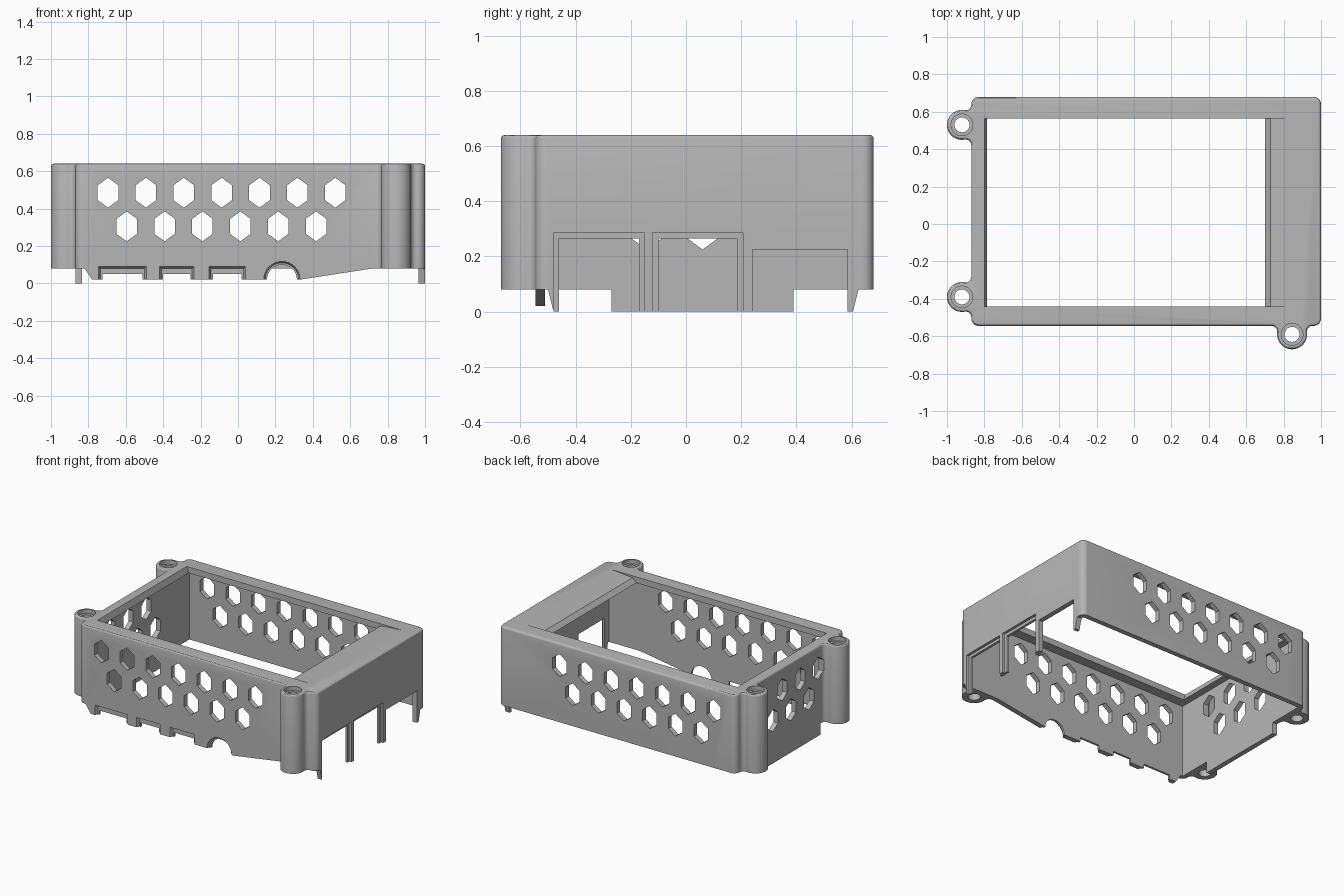
import bpy, bmesh
from math import radians, degrees, cos, sin, atan2, sqrt

cube = bpy.data.objects.get("Cube")
if cube:
    bpy.data.objects.remove(cube, do_unlink=True)

# Body limits
LEFT, RIGHT, FRONT, BACK, TOP = -0.87, 1.0, -0.545, 0.68, 0.64
SKIRT, WALL, CORNER = 0.08, 0.035, 0.04
BOSSES = [(-0.92, 0.53), (-0.92, -0.39), (0.845, -0.59)]

grey = bpy.data.materials.new("plain grey plastic")
grey.use_nodes = True
colour = (0.47, 0.47, 0.47, 1)
grey.diffuse_color = colour
grey.node_tree.nodes["Principled BSDF"].inputs["Base Color"].default_value = colour


def arc(cx, cy, r, a0, a1, n=8):
    angles = [radians(a0 + (a1 - a0) * i / n) for i in range(n + 1)]
    return [(cx + r * cos(a), cy + r * sin(a)) for a in angles]


def rect(a0, a1, b0, b1):
    return [(a0, b0), (a1, b0), (a1, b1), (a0, b1)]


def prism(name, axis, start, end, pts, end_pts=None, round_top=0):
    """Solid with one section at start and one at end along an axis."""
    place = {"x": lambda p, h: (h, p[0], p[1]),
             "y": lambda p, h: (p[0], h, p[1]),
             "z": lambda p, h: (p[0], p[1], h)}[axis]
    bm = bmesh.new()
    a = [bm.verts.new(place(p, start)) for p in pts]
    b = [bm.verts.new(place(p, end)) for p in (end_pts or pts)]
    bm.faces.new(a)
    cap = bm.faces.new(b)
    for i in range(len(a)):
        j = (i + 1) % len(a)
        bm.faces.new((a[i], a[j], b[j], b[i]))
    bmesh.ops.recalc_face_normals(bm, faces=bm.faces)
    if round_top:
        bmesh.ops.bevel(bm, geom=list(cap.edges), offset=round_top, segments=3,
                        profile=0.5, affect='EDGES')
    mesh = bpy.data.meshes.new(name)
    bm.to_mesh(mesh)
    bm.free()
    obj = bpy.data.objects.new(name, mesh)
    bpy.context.collection.objects.link(obj)
    return obj


def cut(*args):
    """Subtract a prism from the case, then discard the prism."""
    cutter = prism("cutter", *args)
    cutter.hide_render = True
    bpy.context.view_layer.objects.active = case
    mod = case.modifiers.new("cut", 'BOOLEAN')
    mod.operation, mod.solver, mod.object = 'DIFFERENCE', 'EXACT', cutter
    bpy.ops.object.modifier_apply(modifier=mod.name)
    bpy.data.objects.remove(cutter, do_unlink=True)


def boss_outline(wall, travel, depth, r=0.08, f=0.03):
    """Round screw boss blended into a wall by two concave fillets."""
    du = sqrt((r + f) ** 2 - (depth - f) ** 2)
    t = degrees(atan2(depth - f, du))
    local = arc(-du, f, f, -90, t, 6)
    local += arc(0, depth, r, 180 + t, -t, 24)[1:-1]
    local += arc(du, f, f, 180 - t, 270, 6)
    (wx, wy), (tx, ty) = wall, travel
    return [(wx + u * tx + v * ty, wy + u * ty - v * tx) for u, v in local]


# Outer shell: rounded outline with three bosses, softened top edge
c = CORNER
outline = arc(LEFT + c, FRONT + c, c, 180, 270)
outline += boss_outline((BOSSES[2][0], FRONT), (1, 0), FRONT - BOSSES[2][1])
outline += arc(RIGHT - c, FRONT + c, c, 270, 360)
outline += arc(RIGHT - c, BACK - c, c, 0, 90)
outline += arc(LEFT + c, BACK - c, c, 90, 180)
for bx, by in BOSSES[:2]:
    outline += boss_outline((LEFT, by), (0, -1), LEFT - bx)
case = prism("case_shell", "z", 0, TOP, outline, None, 0.014)

# Hollow interior
cut("z", -0.2, 0.597, rect(LEFT + WALL, RIGHT - WALL, FRONT + WALL, BACK - WALL))

# Screen opening with bevelled ends and a shallow slope on the wide side
cut("y", -0.44, 0.565, [(-0.785, 0.5), (0.70, 0.5), (0.70, 0.597), (0.73, 0.626),
                        (0.90, TOP), (0.90, 0.7), (-0.80, 0.7), (-0.80, TOP),
                        (-0.785, 0.597)])

# Lower edge: front skirt, left tongue, back edge, right leg tapers
cut("y", -0.8, -0.50, [(-1.2, -0.1), (1.2, -0.1), (1.2, SKIRT), (0.72, SKIRT),
                       (0.33, 0.02), (-0.78, 0.02), (-0.82, SKIRT), (-1.2, SKIRT)])
cut("z", -0.1, SKIRT, rect(-1.2, LEFT, -0.7, 0.8))
cut("z", -0.1, SKIRT, rect(-1.1, -0.7, -0.51, -0.27))
cut("z", -0.1, SKIRT, rect(-1.1, -0.7, 0.39, 0.8))
cut("x", -1.2, 1.2, [(0.8, -0.1), (0.8, SKIRT), (0.625, SKIRT), (0.605, 0), (0.605, -0.1)])
cut("x", 0.9, 1.2, [(-0.52, -0.1), (-0.48, -0.1), (-0.48, 0), (-0.5, SKIRT), (-0.52, SKIRT)])

# Right connector windows, the first two with a stepped surround
for y0, y1, top, step in [(-0.46, -0.17, 0.265, 0.02), (-0.10, 0.185, 0.265, 0.022),
                          (0.24, 0.585, 0.225, 0)]:
    cut("x", 0.9, 1.2, rect(y0, y1, -0.1, top))
    if step:
        cut("x", 0.982, 1.2, rect(y0 - step, y1 + step, -0.1, top + step))

# Front ports: tapered recess and a through notch
for x0, x1 in [(-0.745, -0.49), (-0.42, -0.235), (-0.155, 0.04)]:
    cut("y", FRONT - 0.02, FRONT + 0.02, rect(x0 - 0.01, x1 + 0.01, -0.1, 0.1),
        rect(x0 + 0.01, x1 - 0.01, -0.1, 0.08))
    cut("y", -0.7, -0.45, rect(x0 + 0.02, x1 - 0.02, -0.1, 0.05))

# Front round jack: arched recess and through arch
cut("y", FRONT - 0.02, FRONT + 0.02, arc(0.235, 0.02, 0.105, 0, 360, 32)[:-1],
    arc(0.235, 0.02, 0.09, 0, 360, 32)[:-1])
cut("y", -0.7, -0.45, arc(0.235, 0.02, 0.08, 0, 360, 32)[:-1])


# Hexagonal vents, through front and back together, then the left wall
def hexagon(u, v):
    return [(u + 0.055 * a, v + 0.08 * b) for a, b in
            [(0, 1), (-1, 0.5), (-1, -0.5), (0, -1), (1, -0.5), (1, 0.5)]]


PITCH = 0.2025
for count, first, z in [(7, -0.695, 0.485), (6, -0.595, 0.305)]:
    for i in range(count):
        cut("y", -0.8, 0.8, hexagon(first + i * PITCH, z))
for first, z in [(-0.245, 0.485), (-0.1425, 0.305)]:
    for i in range(3):
        cut("x", -1.2, -0.7, hexagon(first + i * PITCH, z))

# Screw holes with counterbored tops
for bx, by in BOSSES:
    cut("z", -0.1, 0.8, arc(bx, by, 0.04, 0, 360, 32)[:-1])
    cut("z", TOP - 0.03, 0.8, arc(bx, by, 0.058, 0, 360, 32)[:-1])

# Finish
case.data.materials.clear()
case.data.materials.append(grey)
for poly in case.data.polygons:
    poly.material_index = 0
bpy.ops.object.select_all(action='DESELECT')
case.select_set(True)
bpy.context.view_layer.objects.active = case
bpy.ops.object.shade_smooth_by_angle(angle=radians(30))
